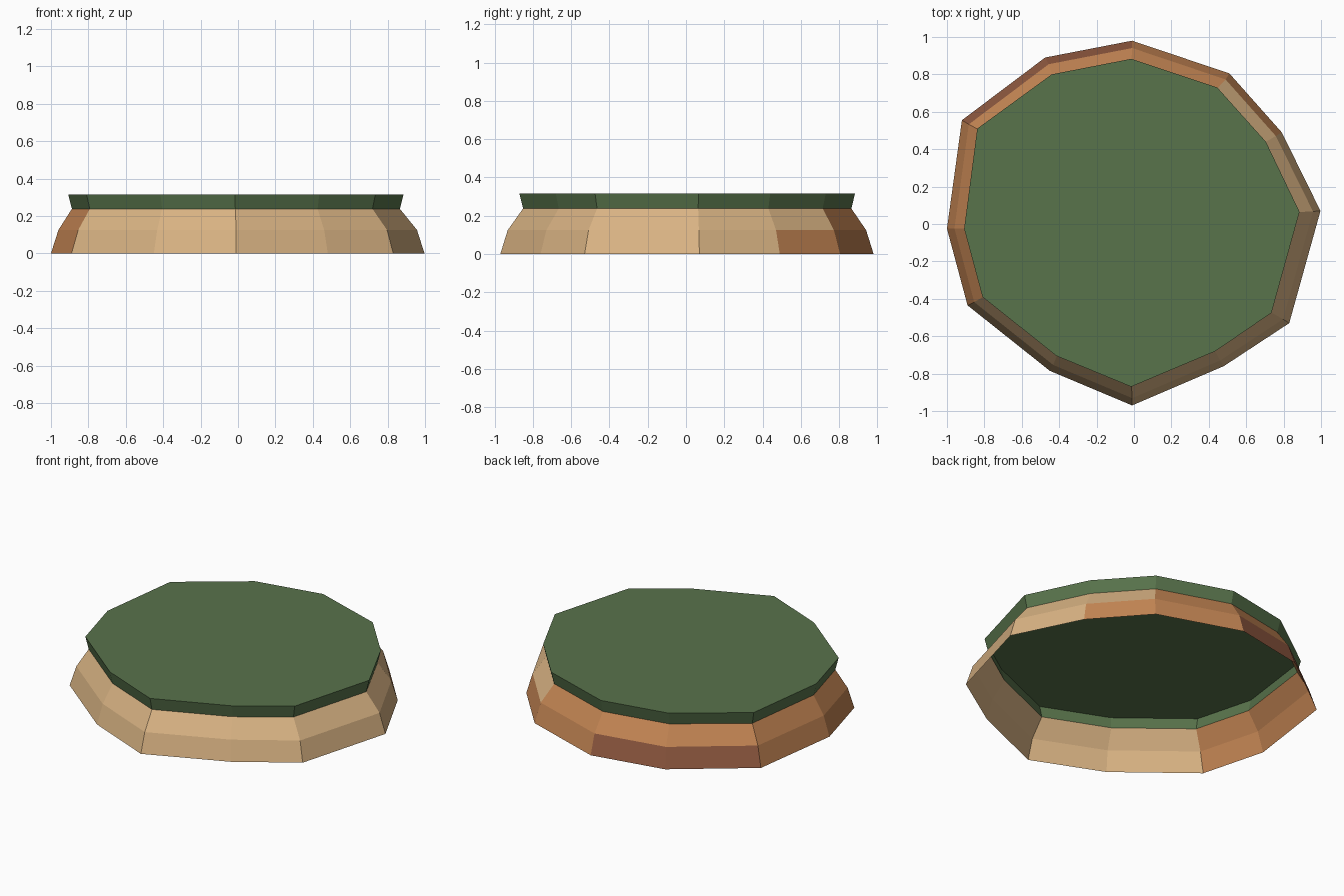
import bpy

if "Cube" in bpy.data.objects:
    bpy.data.objects.remove(bpy.data.objects["Cube"])


def material(name, hex_rgb):
    def linear(c):
        c /= 255
        return c / 12.92 if c <= 0.04045 else ((c + 0.055) / 1.055) ** 2.4
    m = bpy.data.materials.new(name)
    m.diffuse_color = [linear(c) for c in hex_rgb] + [1]
    m.use_nodes = True
    m.node_tree.nodes["Principled BSDF"].inputs["Base Color"].default_value = m.diffuse_color
    return m


SAND = material("sand", (218, 180, 132))
CLAY = material("orange clay", (197, 134, 84))
RUST = material("red brown earth", (148, 92, 66))
GRASS = material("grass green", (88, 115, 75))

# Irregular twelve-sided outlines, clockwise from the back
base = [(-.01, .98), (.51, .805), (.79, .49), (.997, .07), (.83, -.53), (.48, -.76),
        (-.01, -.97), (-.45, -.785), (-.89, -.435), (-1, -.025), (-.92, .555), (-.475, .89)]
top = [(-.015, .883), (.445, .73), (.705, .44), (.885, .065), (.735, -.475), (.435, -.68),
       (-.015, -.87), (-.415, -.705), (-.81, -.39), (-.908, -.025), (-.838, .51), (-.44, .80)]
N = len(base)


def ring(outline, scale, z):
    return [(x * scale, y * scale, z) for x, y in outline]


def shell(name, rings, mats, pick, cap=False):
    """Stacked rings joined by quads, open below, optionally closed on top."""
    verts = [v for r in rings for v in r]
    faces, slots = [], []
    for level in range(len(rings) - 1):
        a, b = level * N, (level + 1) * N
        for i in range(N):
            j = (i + 1) % N
            faces.append((a + j, a + i, b + i, b + j))
            slots.append(pick(level, i))
    if cap:
        faces.append(tuple(reversed(range(len(verts) - N, len(verts)))))
        slots.append(0)
    me = bpy.data.meshes.new(name)
    me.from_pydata(verts, [], faces)
    for m in mats:
        me.materials.append(m)
    for p, s in zip(me.polygons, slots):
        p.material_index = s
    ob = bpy.data.objects.new(name, me)
    bpy.context.collection.objects.link(ob)
    return ob


def earth_colour(level, i):
    if i in (10, 11):                      # back left: rust below, clay above
        return 2 if level == 0 else 1
    if i in (0, 8, 9) or (i == 1 and level == 0):
        return 1
    return 0


# Sloping earth bank in two bands
shell("earth_bank", [ring(base, 1, 0), ring(base, .96, .125), ring(top, .978, .238)],
      [SAND, CLAY, RUST], earth_colour)

# Grass lid, flaring slightly outwards
shell("grass_top", [ring(top, .978, .238), ring(top, 1, .316)],
      [GRASS], lambda level, i: 0, cap=True)
